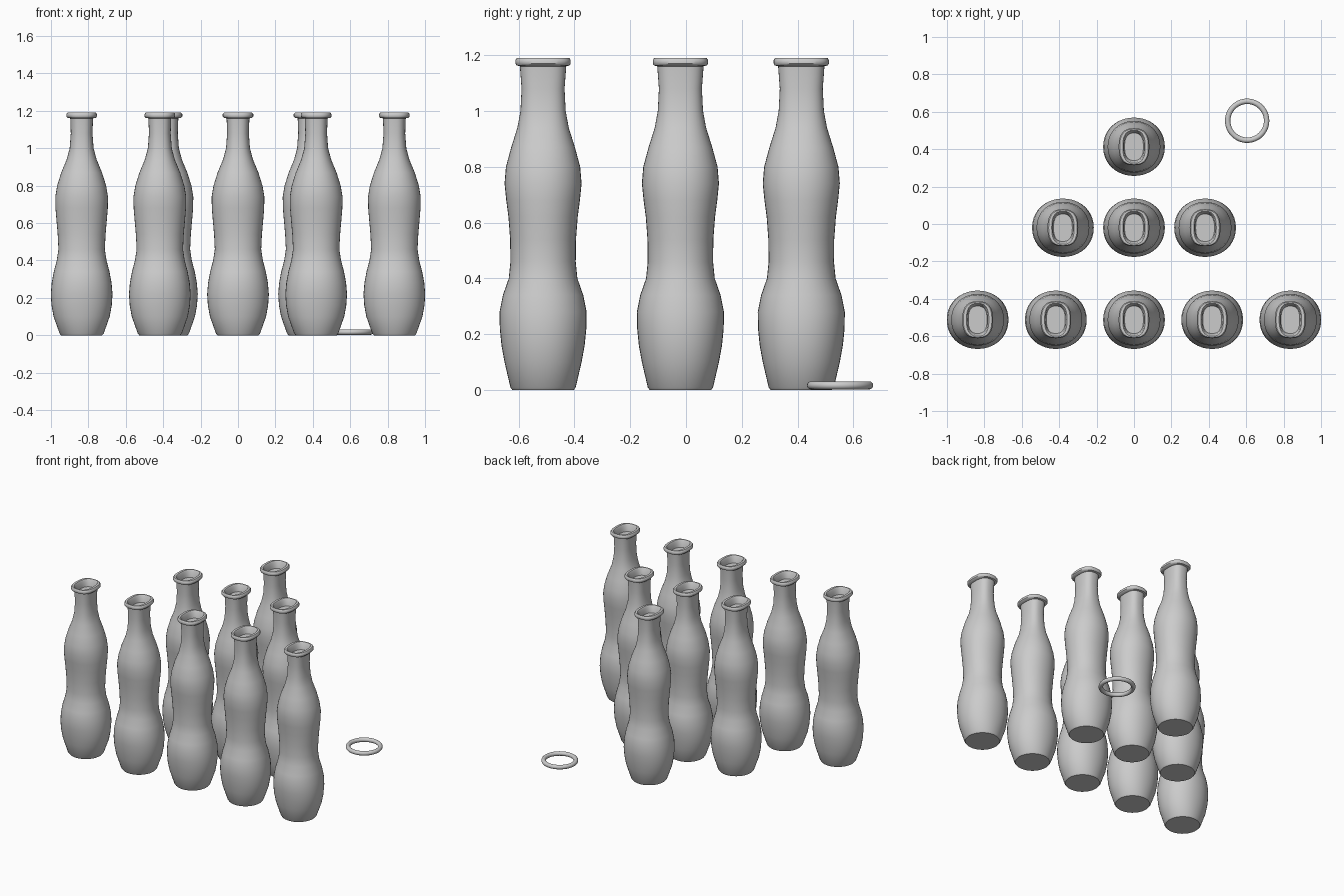
import bpy
import bmesh
from math import cos, sin, tau, radians, copysign

default_cube = bpy.data.objects.get("Cube")
if default_cube:
    bpy.data.objects.remove(default_cube, do_unlink=True)

SEGMENTS = 40

# One plain grey for everything
grey = bpy.data.materials.new("plain_grey")
grey.use_nodes = True
colour = (0.6, 0.6, 0.6, 1)
grey.diffuse_color = colour
grey.node_tree.nodes["Principled BSDF"].inputs["Base Color"].default_value = colour

# Bottle outline: height, half width in x, half width in y, squareness
OUTLINE = [
    (0.00, 0.11, 0.11, 2), (0.01, 0.118, 0.117, 2), (0.10, 0.15, 0.138, 2.1),
    (0.16, 0.161, 0.149, 2.1), (0.22, 0.165, 0.155, 2.1), (0.28, 0.16, 0.156, 2.1),
    (0.34, 0.149, 0.144, 2.1), (0.40, 0.133, 0.123, 2.1), (0.46, 0.124, 0.117, 2.1),
    (0.54, 0.128, 0.118, 2.1), (0.62, 0.135, 0.124, 2.1), (0.68, 0.14, 0.132, 2.1),
    (0.74, 0.141, 0.138, 2.1), (0.80, 0.131, 0.133, 2.1), (0.87, 0.109, 0.114, 2.2),
    (0.94, 0.08, 0.092, 2.3), (1.00, 0.064, 0.081, 2.5), (1.08, 0.058, 0.077, 2.6),
    (1.16, 0.061, 0.083, 2.6),
]
# Rolled lip and the recess inside the mouth
LIP = [
    (1.163, 0.076, 0.095, 2.6), (1.17, 0.082, 0.099, 2.6), (1.182, 0.082, 0.099, 2.6),
    (1.19, 0.076, 0.094, 2.6), (1.19, 0.06, 0.088, 2.6), (1.182, 0.054, 0.082, 2.6),
    (1.14, 0.05, 0.073, 2.6),
]


def rounded_ring(bm, z, rx, ry, power):
    """Add a ring of vertices shaped between an ellipse and a rounded box."""
    ring = []
    for i in range(SEGMENTS):
        c, s = cos(tau * i / SEGMENTS), sin(tau * i / SEGMENTS)
        x = copysign(abs(c) ** (2 / power), c) * rx
        y = copysign(abs(s) ** (2 / power), s) * ry
        ring.append(bm.verts.new((x, y, z)))
    return ring


def make_bottle_mesh():
    bm = bmesh.new()
    rings = [rounded_ring(bm, *row) for row in OUTLINE + LIP]
    for low, high in zip(rings, rings[1:]):
        for i in range(SEGMENTS):
            j = (i + 1) % SEGMENTS
            bm.faces.new((low[i], low[j], high[j], high[i]))
    bm.faces.new(rings[0][::-1])
    bm.faces.new(rings[-1])
    bmesh.ops.recalc_face_normals(bm, faces=bm.faces)
    mesh = bpy.data.meshes.new("bottle")
    bm.to_mesh(mesh)
    bm.free()
    mesh.materials.append(grey)
    return mesh


def smooth(obj):
    bpy.ops.object.select_all(action="DESELECT")
    obj.select_set(True)
    bpy.context.view_layer.objects.active = obj
    bpy.ops.object.shade_smooth_by_angle(angle=radians(40))


# Triangle of bottles: row name, y, spacing, count
bottle_mesh = make_bottle_mesh()
for row, y, spacing, count in (("front", -0.512, 0.418, 5),
                               ("middle", -0.02, 0.38, 3),
                               ("back", 0.413, 0, 1)):
    for i in range(count):
        bottle = bpy.data.objects.new(f"{row}_bottle_{i + 1}", bottle_mesh)
        bottle.location = ((i - (count - 1) / 2) * spacing, y, 0)
        bpy.context.collection.objects.link(bottle)
smooth(bottle)

# Tossing ring on the ground
bpy.ops.mesh.primitive_torus_add(location=(0.605, 0.552, 0.017), major_radius=0.104,
                                 minor_radius=0.0145, major_segments=48, minor_segments=16)
toss_ring = bpy.context.object
toss_ring.name = "tossing_ring"
toss_ring.data.materials.append(grey)
smooth(toss_ring)
